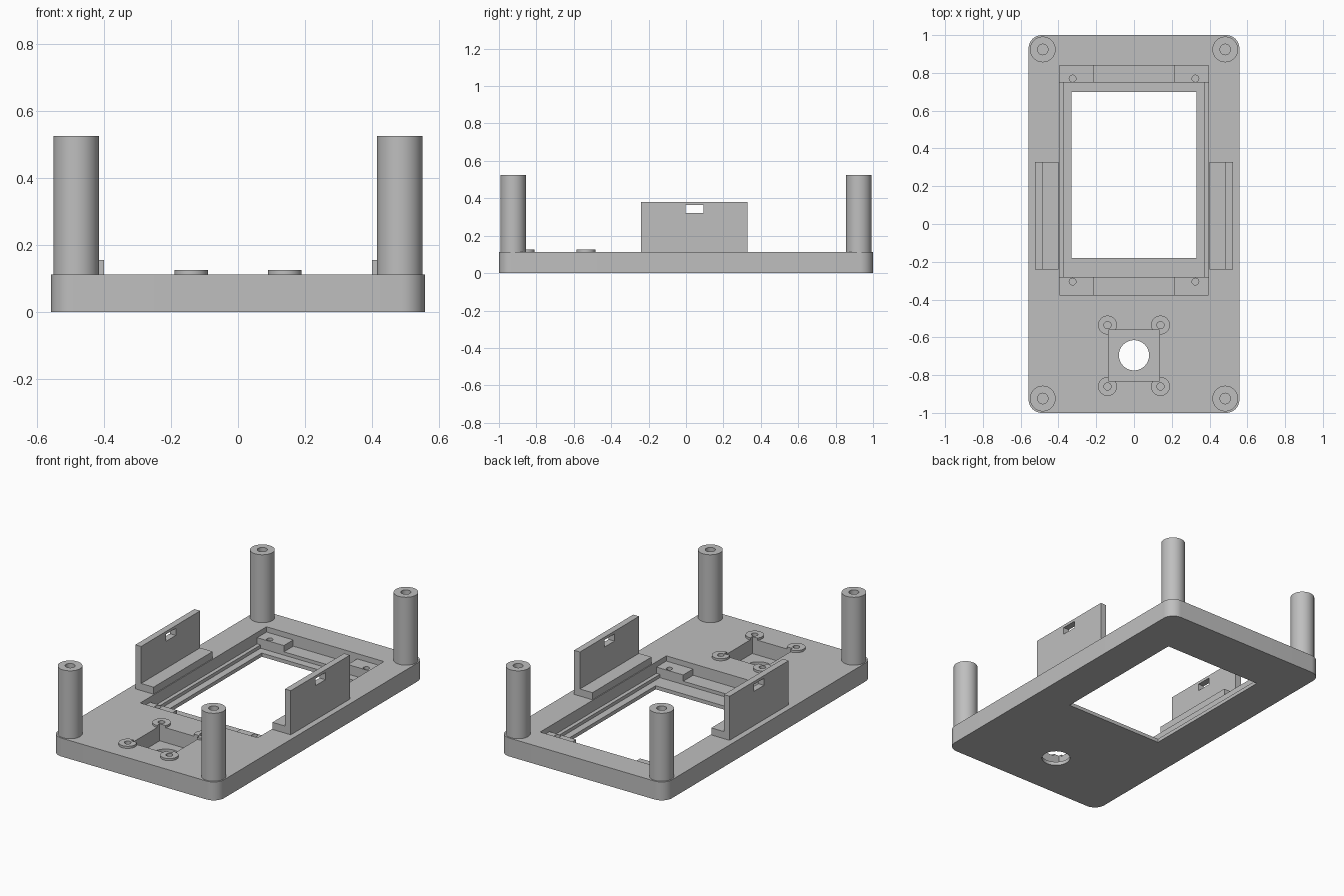
import bpy
import bmesh
from math import radians
from mathutils import Matrix, Vector

cube = bpy.data.objects.get("Cube")
if cube:
    bpy.data.objects.remove(cube, do_unlink=True)

GREY = (0.52, 0.52, 0.52, 1.0)
mat = bpy.data.materials.new("plain grey")
mat.use_nodes = True
mat.diffuse_color = GREY
mat.node_tree.nodes["Principled BSDF"].inputs["Base Color"].default_value = GREY

TOP = 0.112          # upper face of the base plate
FLOOR = 0.022        # thin skin left under the pockets
LEDGE = 0.042        # shelf around the screen
OVER = 0.3           # cutters reach up to here


def make(name, bm):
    mesh = bpy.data.meshes.new(name)
    bm.to_mesh(mesh)
    bm.free()
    obj = bpy.data.objects.new(name, mesh)
    bpy.context.collection.objects.link(obj)
    mesh.materials.append(mat)
    return obj


def box(name, x, y, z):
    bm = bmesh.new()
    bmesh.ops.create_cube(bm, size=1)
    for v in bm.verts:
        v.co = Vector([lo + (c + 0.5) * (hi - lo)
                       for c, (lo, hi) in zip(v.co, (x, y, z))])
    return make(name, bm)


def cylinder(name, x, y, z, radius, sides=48):
    bm = bmesh.new()
    place = Matrix.Translation((x, y, (z[0] + z[1]) / 2))
    bmesh.ops.create_cone(bm, cap_ends=True, segments=sides, radius1=radius,
                          radius2=radius, depth=z[1] - z[0], matrix=place)
    return make(name, bm)


def activate(obj):
    bpy.ops.object.select_all(action='DESELECT')
    obj.select_set(True)
    bpy.context.view_layer.objects.active = obj


def cut(obj, *cutters):
    activate(obj)
    for cutter in cutters:
        mod = obj.modifiers.new("cut", 'BOOLEAN')
        mod.operation = 'DIFFERENCE'
        mod.solver = 'EXACT'
        mod.object = cutter
        bpy.ops.object.modifier_apply(modifier=mod.name)
        bpy.data.objects.remove(cutter, do_unlink=True)


def smooth(obj):
    activate(obj)
    bpy.ops.object.shade_smooth_by_angle(angle=radians(30))


def side_name(x):
    return "left" if x > 0 else "right"


def camera_pocket():
    return box("pocket_cutter", (-0.135, 0.135), (-0.83, -0.56), (FLOOR, OVER))


# Base plate with rounded vertical corners
bm = bmesh.new()
bmesh.ops.create_cube(bm, size=1)
bmesh.ops.scale(bm, vec=(1.116, 2, TOP), verts=bm.verts)
bmesh.ops.translate(bm, vec=(0, 0, TOP / 2), verts=bm.verts)
upright = [e for e in bm.edges if abs(e.verts[0].co.z - e.verts[1].co.z) > 0.05]
bmesh.ops.bevel(bm, geom=upright, offset=0.07, segments=12, profile=0.5,
                affect='EDGES')
plate = make("base_plate", bm)

# Stepped screen opening, camera pocket and lens hole
cut(plate,
    box("recess_cutter", (-0.395, 0.395), (-0.375, 0.838), (LEDGE, OVER)),
    box("glass_cutter", (-0.372, 0.372), (-0.28, 0.748), (FLOOR, OVER)),
    box("window_cutter", (-0.33, 0.33), (-0.18, 0.70), (-0.1, OVER)),
    camera_pocket(),
    cylinder("lens_cutter", 0, -0.695, (-0.1, OVER), 0.08))

for x in (-1, 1):
    side = side_name(x)

    # Tall hollow corner posts
    for y, end in ((-0.924, "front"), (0.924, "back")):
        post = cylinder(f"{end}_{side}_post", x * 0.483, y, (0.1, 0.525), 0.068)
        cut(post, cylinder("bore", x * 0.483, y, (TOP, 0.6), 0.028, 32))
        smooth(post)

    # Screw pads in the corners of the screen recess
    for y, hole, end in (((-0.377, -0.28), -0.305, "front"),
                         ((0.748, 0.84), 0.77, "back")):
        pad = box(f"{end}_{side}_screen_pad", sorted((x * 0.215, x * 0.397)), y,
                  (LEDGE - 0.002, 0.08))
        cut(pad, cylinder("bore", x * 0.325, hole, (LEDGE, OVER), 0.018, 24))

    # Low ring bosses round the camera pocket
    for y, end in ((-0.86, "front"), (-0.535, "back")):
        boss = cylinder(f"{end}_{side}_camera_boss", x * 0.14, y,
                        (TOP - 0.01, 0.125), 0.05, 40)
        cut(boss, camera_pocket(),
            cylinder("bore", x * 0.14, y, (0, OVER), 0.019, 24))
        cut(plate, cylinder("bore", x * 0.14, y, (0.05, OVER), 0.019, 24))
        smooth(boss)

    # L-shaped side bracket: inner foot and slotted outer wall
    span = (-0.24, 0.328)
    box(f"{side}_bracket_foot", sorted((x * 0.40, x * 0.484)), span,
        (TOP - 0.005, 0.155))
    wall = box(f"{side}_bracket_wall", sorted((x * 0.484, x * 0.523)), span,
               (TOP - 0.005, 0.38))
    cut(wall, box("slot", sorted((x * 0.45, x * 0.56)), (-0.003, 0.093),
                  (0.32, 0.363)))

smooth(plate)
